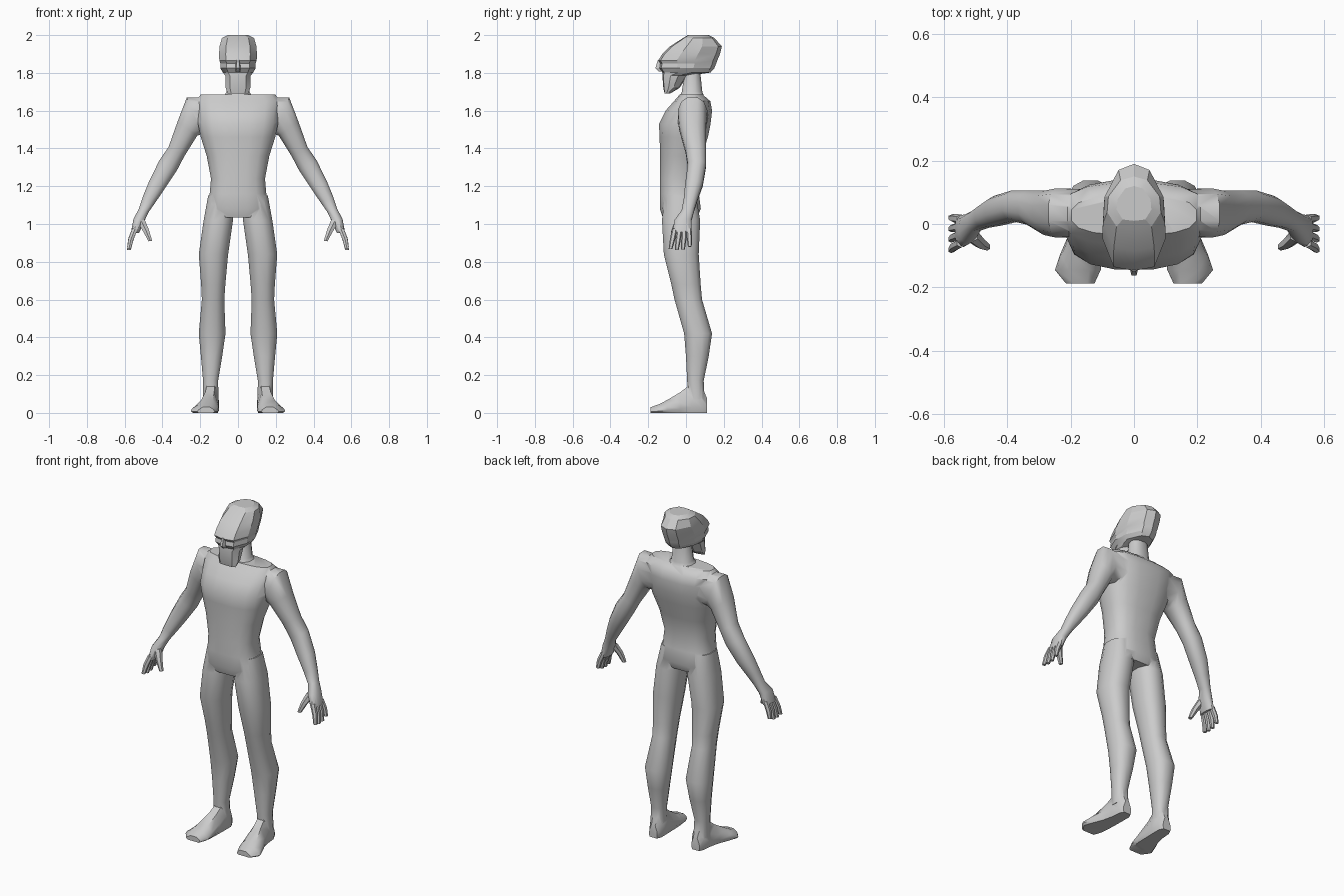
import bpy, bmesh, math
from mathutils import Vector


def skin(name, rings, mirror=False):
    """Bridge point rings into a closed tube, optionally mirrored over x."""
    bm = bmesh.new()
    vs = [[bm.verts.new(p) for p in r] for r in rings]
    n = len(vs[0])
    for a, b in zip(vs, vs[1:]):
        for i in range(n):
            j = (i + 1) % n
            bm.faces.new((a[i], a[j], b[j], b[i]))
    bm.faces.new(vs[0][::-1])
    bm.faces.new(vs[-1])
    bmesh.ops.recalc_face_normals(bm, faces=bm.faces)
    me = bpy.data.meshes.new(name)
    bm.to_mesh(me)
    bm.free()
    ob = bpy.data.objects.new(name, me)
    bpy.context.collection.objects.link(ob)
    if mirror:
        ob.modifiers.new("mirror", 'MIRROR').use_mirror_merge = False
        apply(ob, "mirror")
    return ob


def apply(ob, mod):
    bpy.context.view_layer.objects.active = ob
    bpy.ops.object.modifier_apply(modifier=mod)


def oval(cx, cy, cz, a, b, tilt=0, n=12, e=0.85):
    """Rounded section: half width a along tilted x, half depth b along y."""
    t = math.radians(tilt)
    out = []
    for i in range(n):
        q = 2 * math.pi * (i + 0.5) / n
        c, s = math.cos(q), math.sin(q)
        u = a * math.copysign(abs(c) ** e, c)
        v = b * math.copysign(abs(s) ** e, s)
        out.append(Vector((cx + u * math.cos(t), cy + v, cz + u * math.sin(t))))
    return out


# torso: height, half width, front y, back y
torso_rows = [(1.035, .14, -.125, .06), (1.08, .168, -.14, .08), (1.16, .152, -.14, .07),
              (1.24, .145, -.14, .062), (1.36, .168, -.138, .085), (1.46, .2, -.142, .118),
              (1.53, .215, -.145, .132), (1.60, .22, -.11, .14), (1.65, .23, -.065, .13),
              (1.685, .2, -.035, .09)]
body = skin("body", [oval(0, (f + b) / 2, z, w, (b - f) / 2, n=16, e=.75)
                     for z, w, f, b in torso_rows])

parts = []
# arms, from inside the chest to the end of the palm
arm_rows = [(.13, .035, 1.575, .095, .075, 90), (.235, .035, 1.572, .108, .08, 70),
            (.268, .035, 1.505, .066, .072, 36), (.325, .052, 1.385, .05, .056, 30),
            (.37, .058, 1.31, .055, .05, 28), (.43, .042, 1.205, .047, .048, 25),
            (.47, .025, 1.13, .038, .038, 22), (.5, .01, 1.07, .028, .034, 18),
            (.525, -.015, 1.02, .03, .046, 15), (.545, -.022, .955, .022, .052, 10)]
parts.append(skin("arm", [oval(*r) for r in arm_rows], True))

# legs down to the ankle
leg_rows = [(.09, -.03, 1.15, .07, .085), (.104, -.026, 1.02, .08, .104),
            (.13, -.025, .84, .08, .095), (.131, 0, .68, .066, .08),
            (.132, .012, .6, .061, .075), (.137, .064, .42, .073, .076),
            (.14, .06, .3, .058, .062), (.145, .05, .17, .041, .045),
            (.145, .055, .07, .043, .045)]
parts.append(skin("leg", [oval(*r) for r in leg_rows], True))

# feet: y, inner x, outer x, top height
foot_rows = [(.112, .115, .17, .075), (.085, .1, .185, .14), (.03, .1, .19, .155),
             (-.03, .1, .205, .11), (-.1, .1, .235, .068), (-.145, .105, .25, .045),
             (-.188, .125, .215, .03)]


def foot_ring(y, x0, x1, h):
    w = x1 - x0
    return [(x0 + .08 * w, y, 0), (x1 - .08 * w, y, 0), (x1, y, .2 * h), (x1 - .04 * w, y, .5 * h),
            (x1 - .3 * w, y, h), (x0 + .25 * w, y, h), (x0 + .03 * w, y, .55 * h), (x0, y, .2 * h)]


parts.append(skin("foot", [foot_ring(*r) for r in foot_rows], True))

# neck
parts.append(skin("neck", [oval(0, .03, 1.66, .09, .075), oval(0, .032, 1.70, .062, .056),
                           oval(0, .035, 1.82, .052, .04)]))

# fingers and thumb
for y0, y1, tip in ((-.06, -.082, .868), (-.034, -.049, .862), (-.008, -.016, .865), (.016, .02, .88)):
    mid = (.97 + tip) / 2
    parts.append(skin("finger", [oval(.545, y0, .975, .016, .014, 10, 6),
                                 oval(.567, (y0 + y1) / 2, mid, .015, .014, 10, 6),
                                 oval(.577, y1, tip, .011, .01, 5, 6)], True))
parts.append(skin("thumb", [oval(.515, -.035, 1.02, .024, .022, -10, 6),
                            oval(.487, -.06, .965, .018, .018, -15, 6),
                            oval(.464, -.072, .91, .011, .012, -10, 6)], True))

# weld the limbs into one skin
for p in parts:
    m = body.modifiers.new("weld", 'BOOLEAN')
    m.operation, m.solver, m.object = 'UNION', 'EXACT', p
    apply(body, "weld")
    bpy.data.objects.remove(p)

# head: height, half width, front y, back y
outline = [(0, 0), (.65, .04), (1, .32), (.95, .62), (.5, .93)]
head_rows = [(1.69, .055, -.113, -.085), (1.72, .065, -.12, -.035), (1.785, .067, -.125, .01),
             (1.802, .08, -.125, .13), (1.825, .094, -.143, .15), (1.85, .093, -.138, .16),
             (1.865, .099, -.148, .165), (1.90, .1, -.125, .18), (1.94, .098, -.085, .19),
             (1.985, .085, -.015, .15), (2.0, .055, .01, .12)]


def head_ring(z, w, f, b):
    half = [(x * w, f + t * (b - f), z) for x, t in outline]
    return half + [(0, b, z)] + [(-x, y, z) for x, y, z in half[:0:-1]]


head = skin("head", [head_ring(*r) for r in head_rows])

# nose wedge
nose = skin("nose", [[(-.012, -.12, 1.87), (.012, -.12, 1.87), (.006, -.149, 1.868), (-.006, -.149, 1.868)],
                     [(-.022, -.11, 1.825), (.022, -.11, 1.825), (.008, -.162, 1.825), (-.008, -.162, 1.825)],
                     [(-.018, -.11, 1.805), (.018, -.11, 1.805), (.006, -.145, 1.808), (-.006, -.145, 1.808)]])

# shading: smooth body, faceted head
for ob, angle in ((body, 42), (head, 22), (nose, 22)):
    bpy.ops.object.select_all(action='DESELECT')
    ob.select_set(True)
    bpy.context.view_layer.objects.active = ob
    bpy.ops.object.shade_smooth_by_angle(angle=math.radians(angle))
